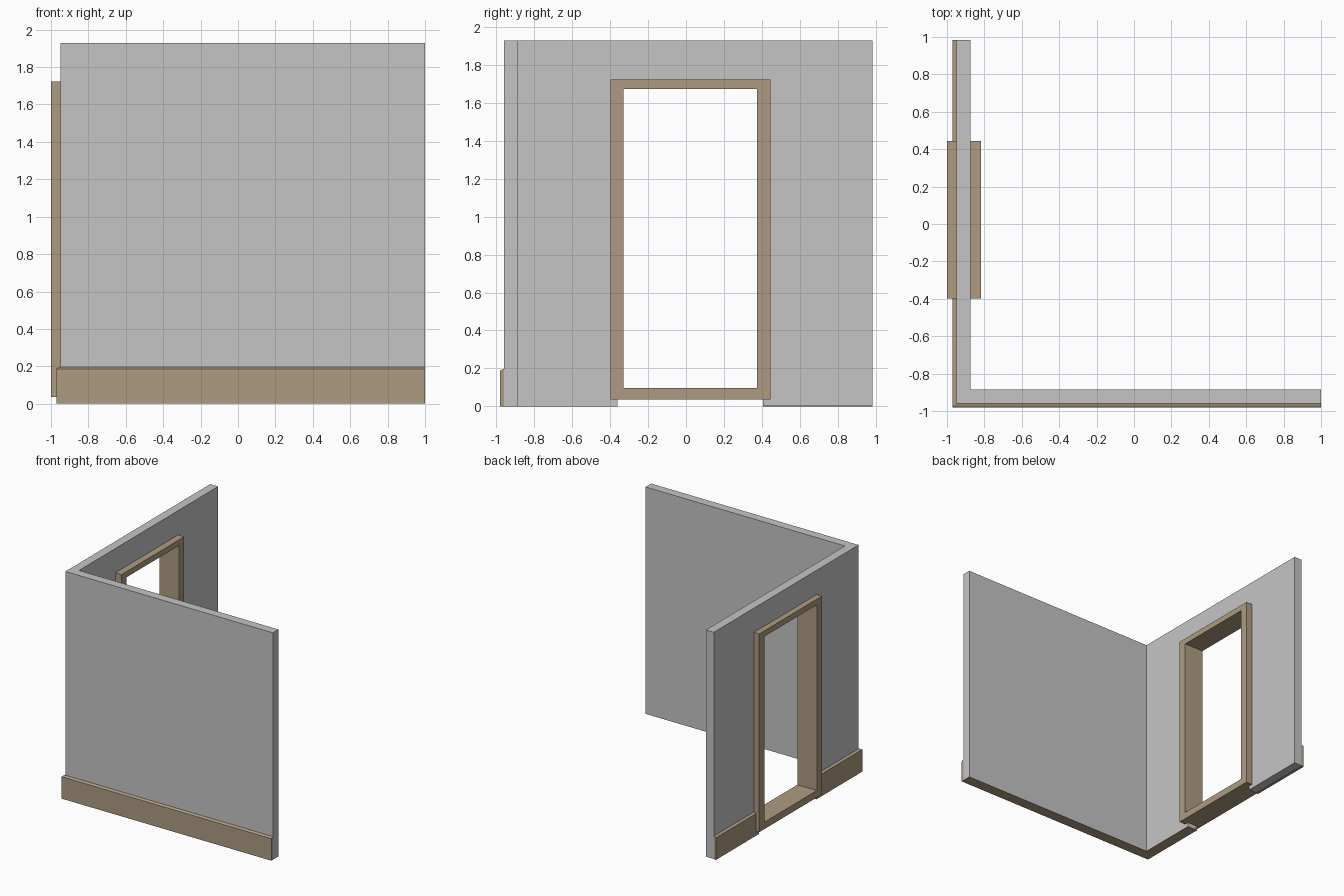
import bpy, bmesh
from mathutils import Vector

if "Cube" in bpy.data.objects:
    bpy.data.objects.remove(bpy.data.objects["Cube"])


def material(name, rgb):
    m = bpy.data.materials.new(name)
    m.diffuse_color = (*rgb, 1)
    m.use_nodes = True
    m.node_tree.nodes["Principled BSDF"].inputs["Base Color"].default_value = m.diffuse_color
    return m


GREY = material("wall grey", (0.56, 0.56, 0.56))
WOOD = material("wood brown", (0.42, 0.33, 0.22))


def finish(bm, name, mat):
    bmesh.ops.recalc_face_normals(bm, faces=bm.faces)
    me = bpy.data.meshes.new(name)
    bm.to_mesh(me)
    bm.free()
    me.materials.append(mat)
    ob = bpy.data.objects.new(name, me)
    bpy.context.collection.objects.link(ob)
    return ob


def prism(name, outline, vec, mat):
    """Extrude a flat outline along a vector."""
    bm = bmesh.new()
    f = bm.faces.new([bm.verts.new(p) for p in outline])
    ext = bmesh.ops.extrude_face_region(bm, geom=[f], use_keep_orig=True)
    verts = [v for v in ext["geom"] if isinstance(v, bmesh.types.BMVert)]
    bmesh.ops.translate(bm, verts=verts, vec=vec)
    return finish(bm, name, mat)


def door_rect(x, y0, y1, z0, z1):
    return [(x, y0, z0), (x, y1, z0), (x, y1, z1), (x, y0, z1)]


def cut(target, cutter):
    mod = target.modifiers.new("opening", 'BOOLEAN')
    mod.object = cutter
    mod.solver = 'EXACT'
    cutter.hide_render = True
    cutter.hide_set(True)
    cutter.display_type = 'WIRE'


def sweep(name, path, profile, mat):
    """Sweep a (depth, height) profile along points with outward directions."""
    bm = bmesh.new()
    rings = []
    for (x, y), (dx, dy) in path:
        rings.append([bm.verts.new((x + dx * d, y + dy * d, z)) for d, z in profile])
    n = len(profile)
    for a, b in zip(rings, rings[1:]):
        for i in range(n):
            j = (i + 1) % n
            bm.faces.new((a[i], a[j], b[j], b[i]))
    bm.faces.new(rings[0])
    bm.faces.new(rings[-1])
    return finish(bm, name, mat)


# L-shaped wall
XO, XI, YO, YI, YB = -0.95, -0.875, -0.96, -0.885, 0.983
BASE = 0.002
plan = [(XO, YO), (1, YO), (1, YI), (XI, YI), (XI, YB), (XO, YB)]
wall = prism("corner_wall", [(x, y, BASE) for x, y in plan],
             Vector((0, 0, 1.928 - BASE)), GREY)
HOLE0, HOLE1 = -0.362, 0.407
cut(wall, prism("wall_cutter", door_rect(-1.2, HOLE0, HOLE1, -0.2, 1.69),
                Vector((0.6, 0, 0)), GREY))

# Door frame running through the wall
frame = prism("door_frame", door_rect(-1, -0.398, 0.445, 0.037, 1.722),
              Vector((0.183, 0, 0)), WOOD)
cut(frame, prism("frame_cutter", door_rect(-1.2, -0.328, 0.375, 0.096, 1.673),
                 Vector((0.6, 0, 0)), WOOD))

# Baseboards on the outer faces, with a bevelled top
board = [(0, 0), (0.021, 0), (0.021, 0.187), (0.012, 0.193), (0, 0.197)]
# The near board also has a thin sole under the wall
soled = [(-0.075, 0), *board[1:], (0, BASE), (-0.075, BASE)]
sweep("baseboard_front", [((1, YO), (0, -1)), ((XO, YO), (-1, -1)),
                          ((XO, HOLE0), (-1, 0))], soled, WOOD)
sweep("baseboard_rear", [((XO, HOLE1), (-1, 0)), ((XO, YB), (-1, 0))], board, WOOD)
